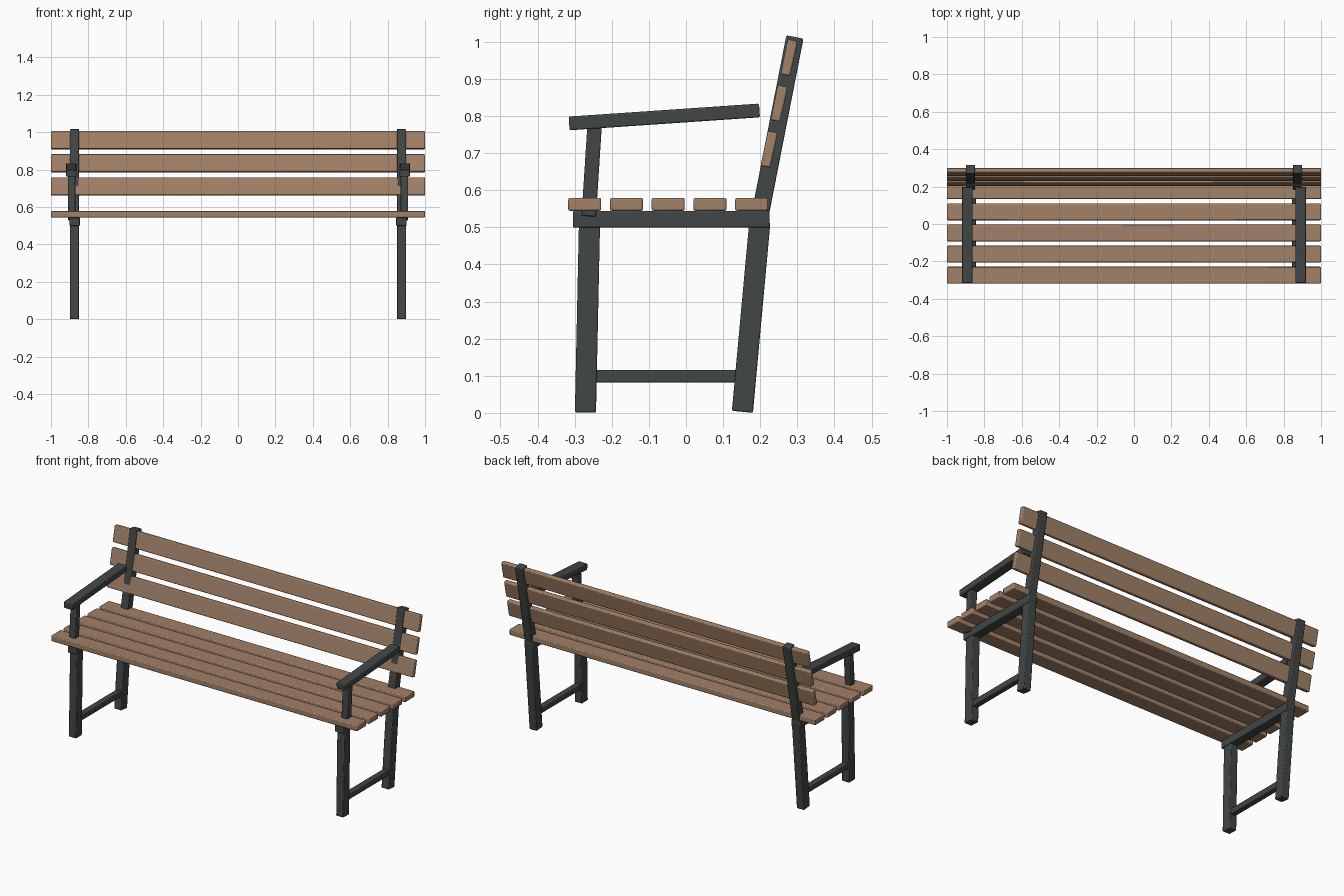
import bpy
from math import atan2, radians
from mathutils import Vector

if "Cube" in bpy.data.objects:
    bpy.data.objects.remove(bpy.data.objects["Cube"])


def material(name, color):
    m = bpy.data.materials.new(name)
    m.diffuse_color = color
    m.use_nodes = True
    m.node_tree.nodes["Principled BSDF"].inputs["Base Color"].default_value = m.diffuse_color
    return m


WOOD = material("wood", (0.36, 0.22, 0.135, 1))
METAL = material("dark_metal", (0.055, 0.062, 0.062, 1))


def box(name, center, size, tilt, mat, bevel):
    """Bevelled box, tilted about the x axis."""
    bpy.ops.mesh.primitive_cube_add(size=1, location=center)
    ob = bpy.context.object
    ob.name = name
    ob.scale = size
    bpy.ops.object.transform_apply(location=False, rotation=False, scale=True)
    ob.rotation_euler.x = tilt
    mod = ob.modifiers.new("bevel", 'BEVEL')
    mod.width = bevel
    mod.segments = 2
    ob.data.materials.append(mat)
    bpy.ops.object.shade_smooth_by_angle(angle=radians(30))
    return ob


def bar(name, x, start, end, width, depth):
    """Metal bar between two (y, z) points, made on both sides."""
    a, b = Vector(start), Vector(end)
    d, mid = b - a, (a + b) / 2
    for side, s in (("left", -1), ("right", 1)):
        box(f"{name}_{side}", (s * x, mid.x, mid.y), (width, depth, d.length),
            atan2(-d.x, d.y), METAL, 0.004)


# Seat slats
for i in range(5):
    box(f"seat_slat_{i + 1}", (0, -0.273 + 0.1125 * i, 0.562),
        (2, 0.089, 0.035), 0, WOOD, 0.005)

# Backrest slats, leaning with the back posts
for i in range(3):
    box(f"back_slat_{i + 1}", (0, 0.224 + 0.0268 * i, 0.710 + 0.1235 * i),
        (2, 0.027, 0.096), -radians(12), WOOD, 0.005)

# Side frames
bar("front_leg", 0.874, (-0.271, 0.001), (-0.260, 0.515), 0.048, 0.057)
bar("back_leg", 0.874, (0.152, 0.003), (0.199, 0.515), 0.048, 0.057)
bar("back_post", 0.874, (0.197, 0.52), (0.2935, 1.013), 0.048, 0.047)
bar("seat_rail", 0.873, (-0.305, 0.522), (0.225, 0.522), 0.055, 0.045)
bar("stretcher", 0.874, (-0.255, 0.099), (0.150, 0.099), 0.034, 0.034)

# Armrests and their front posts
bar("arm_post", 0.89, (-0.262, 0.53), (-0.246, 0.780), 0.040, 0.039)
bar("armrest", 0.892, (-0.315, 0.780), (0.198, 0.815), 0.056, 0.037)
